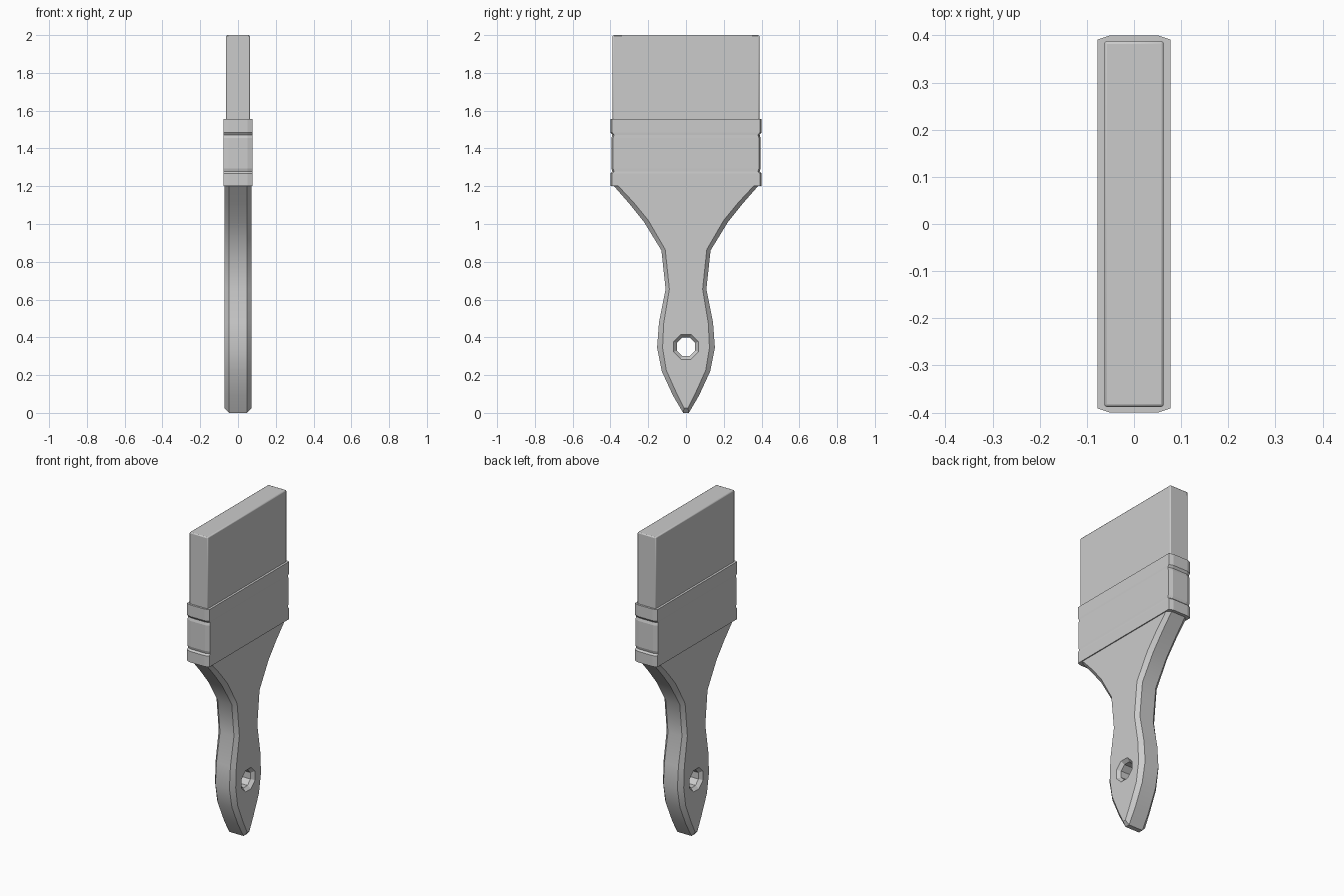
import bpy, bmesh, math

if "Cube" in bpy.data.objects:
    bpy.data.objects.remove(bpy.data.objects["Cube"])


def make(name, rings, smooth=None):
    """Loft closed rings of points into a capped solid."""
    bm = bmesh.new()
    loops = [[bm.verts.new(p) for p in ring] for ring in rings]
    for a, b in zip(loops, loops[1:]):
        for i in range(len(a)):
            j = (i + 1) % len(a)
            bm.faces.new((a[i], a[j], b[j], b[i]))
    bm.faces.new(loops[0][::-1])
    bm.faces.new(loops[-1])
    bmesh.ops.recalc_face_normals(bm, faces=bm.faces)
    mesh = bpy.data.meshes.new(name)
    bm.to_mesh(mesh)
    bm.free()
    ob = bpy.data.objects.new(name, mesh)
    bpy.context.collection.objects.link(ob)
    if smooth:
        bpy.ops.object.select_all(action='DESELECT')
        ob.select_set(True)
        bpy.context.view_layer.objects.active = ob
        bpy.ops.object.shade_smooth_by_angle(angle=math.radians(smooth))
    return ob


# Handle outline: edge half-width, edge z, flat-face half-width, flat-face z
profile = [
    (0.015, 0.0, 0.010, 0.025),
    (0.068, 0.09, 0.048, 0.10),
    (0.128, 0.22, 0.104, 0.225),
    (0.153, 0.345, 0.124, 0.345),
    (0.143, 0.48, 0.118, 0.475),
    (0.108, 0.655, 0.088, 0.655),
    (0.130, 0.86, 0.110, 0.865),
    (0.222, 1.01, 0.200, 1.02),
    (0.302, 1.11, 0.278, 1.115),
    (0.385, 1.205, 0.362, 1.205),
]


def handle_ring(x, k):
    right = [(x, p[k], p[k + 1]) for p in profile]
    return right + [(px, -y, z) for px, y, z in reversed(right)]


handle = make("handle", [handle_ring(-0.071, 2), handle_ring(-0.048, 0),
                         handle_ring(0.048, 0), handle_ring(0.071, 2)], 30)


# Octagonal hanging hole with flared rims
def octagon(x, r):
    return [(x, r * math.cos(math.pi * (i + 0.5) / 4),
             0.35 + r * math.sin(math.pi * (i + 0.5) / 4)) for i in range(8)]


cutter = make("hole_cutter", [octagon(-0.091, 0.09), octagon(-0.051, 0.053),
                              octagon(0.051, 0.053), octagon(0.091, 0.09)])
cutter.hide_render = True
cutter.hide_viewport = True
cut = handle.modifiers.new("hanging_hole", 'BOOLEAN')
cut.object = cutter
cut.operation = 'DIFFERENCE'
cut.solver = 'EXACT'


# Metal ferrule with a slightly recessed middle band and two grooves
def band(z, inset):
    x, y = 0.077 - inset * 0.1, 0.4 - inset
    quarter = [(x, y - 0.009), (0.05, y)]
    pts = quarter + [(-a, b) for a, b in reversed(quarter)]
    pts += [(-a, -b) for a, b in pts]
    return [(a, b, z) for a, b in pts]


make("ferrule", [band(z, i) for z, i in (
    (1.20, 0.0), (1.268, 0.0), (1.278, 0.010), (1.295, 0.005),
    (1.455, 0.005), (1.472, 0.010), (1.485, 0.0), (1.557, 0.0))])

# Bristle block
bpy.ops.mesh.primitive_cube_add(size=1, location=(0, 0, 1.76))
bristles = bpy.context.object
bristles.name = "bristles"
bristles.dimensions = (0.126, 0.776, 0.48)
bpy.ops.object.transform_apply(location=False, rotation=False, scale=True)
bevel = bristles.modifiers.new("soft_edges", 'BEVEL')
bevel.width = 0.006
bevel.segments = 2
bpy.ops.object.shade_smooth_by_angle(angle=math.radians(40))
